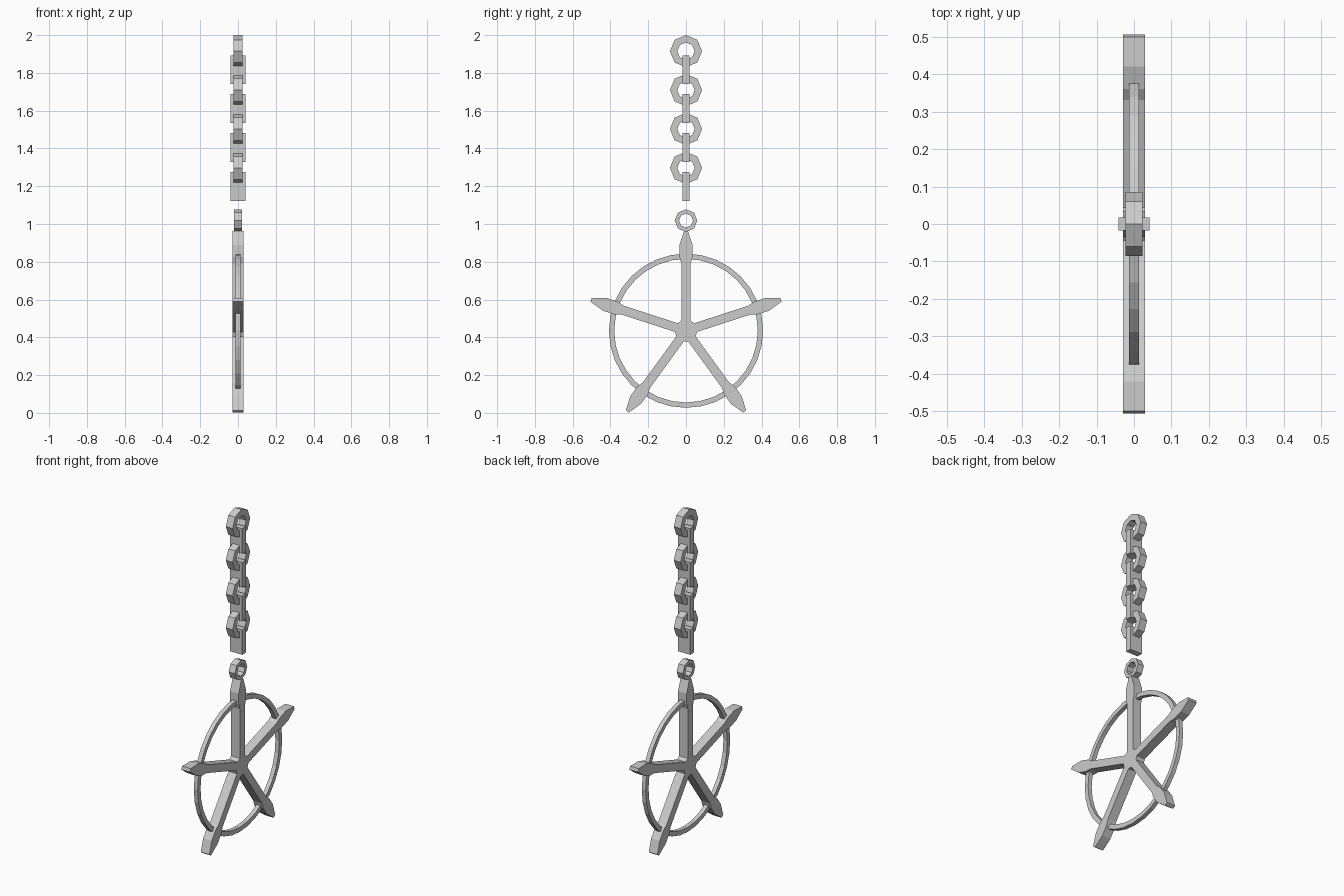
import bpy
from math import sin, cos, pi

if "Cube" in bpy.data.objects:
    bpy.data.objects.remove(bpy.data.objects["Cube"])

CZ = 0.435  # height of the wheel centre


def make_object(name, verts, faces):
    mesh = bpy.data.meshes.new(name)
    mesh.from_pydata(verts, [], faces)
    mesh.update()
    obj = bpy.data.objects.new(name, mesh)
    bpy.context.collection.objects.link(obj)
    return obj


def ring(name, z, outer, inner, half, sides):
    """Flat-sided ring in the YZ plane with a vertex at the top."""
    verts, faces = [], []
    for i in range(sides):
        a = 2 * pi * i / sides
        for r, x in ((outer, half), (outer, -half), (inner, -half), (inner, half)):
            verts.append((x, r * sin(a), z + r * cos(a)))
    for i in range(sides):
        j = (i + 1) % sides
        for k in range(4):
            m = (k + 1) % 4
            faces.append((4 * i + k, 4 * i + m, 4 * j + m, 4 * j + k))
    return make_object(name, verts, faces)


def plate(name, z, hx, hy, hz):
    bpy.ops.mesh.primitive_cube_add(size=2, location=(0, 0, z))
    obj = bpy.context.object
    obj.name = name
    obj.scale = (hx, hy, hz)


# Chain: octagonal links alternating with flat plates
for i in range(4):
    z = 1.915 - 0.206 * i
    ring(f"chain_link_{i + 1}", z, 0.085, 0.046, 0.023, 8)
    plate(f"chain_plate_{i + 1}", z - 0.098, 0.041, 0.018, 0.076)

# Small hanging loop and large hoop
ring("hanging_loop", 1.018, 0.06, 0.037, 0.021, 8)
ring("hoop", CZ, 0.408, 0.38, 0.013, 32)

# Five-armed star with flared, pointed arm ends: (radius, half width)
arm = [(0.054, 0.024), (0.355, 0.024), (0.39, 0.035), (0.453, 0.035), (0.528, 0.010)]
side = [(r, -w) for r, w in arm] + [(r, w) for r, w in reversed(arm)]
outline = []
for k in range(5):
    a = 2 * pi * k / 5
    for r, w in side:
        outline.append((r * sin(a) + w * cos(a), CZ + r * cos(a) - w * sin(a)))

n, m = len(outline), len(side)
verts = [(x, y, z) for x in (0.029, -0.029) for y, z in outline]
faces = [(i, n + i, n + (i + 1) % n, (i + 1) % n) for i in range(n)]
hub = [i for k in range(5) for i in (k * m, k * m + m - 1)]
faces.append(tuple(reversed(hub)))
faces.append(tuple(n + i for i in hub))
for k in range(5):
    for s in range(4):
        p, q = k * m + s, k * m + m - 1 - s
        faces.append((p, q, q - 1, p + 1))
        faces.append((n + p + 1, n + q - 1, n + q, n + p))
star = make_object("star_spokes", verts, faces)

# Consistent outward normals
for obj in bpy.data.objects:
    bpy.context.view_layer.objects.active = obj
    bpy.ops.object.mode_set(mode='EDIT')
    bpy.ops.mesh.select_all(action='SELECT')
    bpy.ops.mesh.normals_make_consistent(inside=False)
    bpy.ops.object.mode_set(mode='OBJECT')
